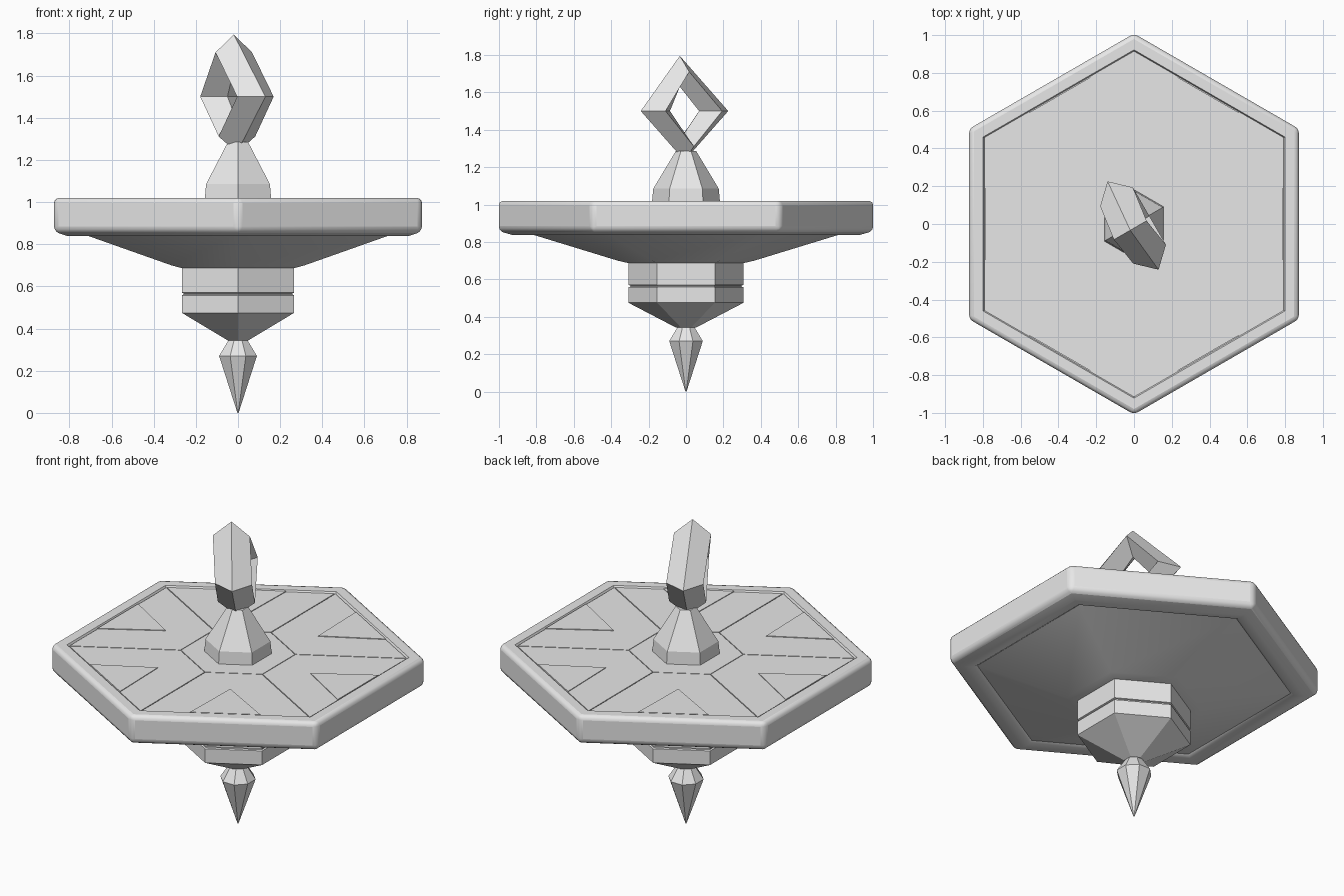
import bpy, bmesh
from math import pi, sin, cos, radians
from mathutils import Vector, Matrix

cube = bpy.data.objects.get("Cube")
if cube:
    bpy.data.objects.remove(cube)

grey = bpy.data.materials.new("plain_grey")
grey.use_nodes = True
grey.diffuse_color = (0.8, 0.8, 0.8, 1)
grey.node_tree.nodes["Principled BSDF"].inputs["Base Color"].default_value = (0.8, 0.8, 0.8, 1)


def finish(name, bm):
    bmesh.ops.recalc_face_normals(bm, faces=bm.faces)
    mesh = bpy.data.meshes.new(name)
    bm.to_mesh(mesh)
    bm.free()
    mesh.materials.append(grey)
    obj = bpy.data.objects.new(name, mesh)
    bpy.context.collection.objects.link(obj)
    return obj


def loft(name, profile, sides=6, turn=pi / 2, shift=(0, 0)):
    """Stack regular polygons given as (corner radius, height)."""
    bm = bmesh.new()
    rings = []
    for r, z in profile:
        rings.append([bm.verts.new((r * cos(turn + 2 * pi * i / sides) + shift[0],
                                    r * sin(turn + 2 * pi * i / sides) + shift[1], z))
                      for i in range(sides)])
    for a, b in zip(rings, rings[1:]):
        for i in range(sides):
            j = (i + 1) % sides
            bm.faces.new((a[i], a[j], b[j], b[i]))
    bm.faces.new(rings[0])
    bm.faces.new(rings[-1])
    return finish(name, bm)


def plates(name, outline, bottom, top):
    """Repeat one flat plate around the six sides."""
    bm = bmesh.new()
    for k in range(6):
        rot = Matrix.Rotation(k * pi / 3, 3, 'Z')
        low = [bm.verts.new(rot @ Vector((x, y, bottom))) for x, y in outline]
        high = [bm.verts.new(rot @ Vector((x, y, top))) for x, y in outline]
        bm.faces.new(low)
        bm.faces.new(high)
        for i in range(len(low)):
            j = (i + 1) % len(low)
            bm.faces.new((low[i], low[j], high[j], high[i]))
    return finish(name, bm)


# Wide hexagonal disc: hollow underside, lip, rounded rim, sunken top
disc = loft("disc", [(0.30, 0.685), (0.365, 0.70), (0.855, 0.85), (0.875, 0.838),
                     (0.93, 0.838), (1.008, 0.86), (1.008, 1.02),
                     (0.922, 1.02), (0.915, 1.008)])
bevel = disc.modifiers.new("rounded_rim", 'BEVEL')
bevel.width = 0.025
bevel.segments = 3
bevel.limit_method = 'WEIGHT'
weights = disc.data.attributes.new("bevel_weight_edge", 'FLOAT', 'EDGE')
for edge in disc.data.edges:
    ends = [disc.data.vertices[v].co for v in edge.vertices]
    if all(e.xy.length > 1.0 for e in ends):
        weights.data[edge.index].value = 1.0
bpy.ops.object.select_all(action='DESELECT')
disc.select_set(True)
bpy.context.view_layer.objects.active = disc
bpy.ops.object.shade_smooth_by_angle(angle=radians(35))

# Thin inlays on the top: six sectors, six pointed notches, central hexagon
inner, outer, gap = 0.27, 0.788, 0.003
slope = sin(pi / 6) / cos(pi / 6)
plates("top_sectors", [(inner, -inner * slope + gap), (outer, -outer * slope + gap),
                       (outer, outer * slope - gap), (inner, inner * slope - gap)], 1.004, 1.013)
plates("edge_notches", [(0.475, 0), (0.788, -0.19), (0.788, 0.19)], 1.012, 1.017)
loft("hub_plate", [(0.307, 1.004), (0.307, 1.013)])

# Post on top of the disc
loft("top_post", [(0.182, 1.01), (0.175, 1.085), (0.055, 1.285)])

# Stepped hexagonal body under the disc, with a narrow seam
loft("lower_body", [(0.308, 0.69), (0.308, 0.57), (0.298, 0.567), (0.298, 0.561),
                    (0.308, 0.558), (0.308, 0.475), (0.055, 0.343)])

# Faceted pendant point
loft("pendant_point", [(0.045, 0.35), (0.097, 0.27), (0.003, 0.0)], 8, pi / 8)

# Diamond ring: four corners, each with a diamond section
bm = bmesh.new()
along = Vector((0.5, -0.866, 0))
across = Vector((0.866, 0.5, 0))
corners = []
for k in range(4):
    c, s = round(cos(k * pi / 2)), round(sin(k * pi / 2))
    lean = Vector((-0.015, -0.025, 0)) if s > 0 else Vector()
    section = []
    for reach, rise, side in ((0.27, 0.295, 0), (0.175, 0.21, 0.1),
                              (0.09, 0.13, 0), (0.175, 0.21, -0.1)):
        height = rise if s > 0 else rise * 0.9
        section.append(bm.verts.new(along * (reach * c) + across * side + lean
                                    + Vector((-0.005, -0.008, 1.5 + height * s))))
    corners.append(section)
for k in range(4):
    a, b = corners[k], corners[(k + 1) % 4]
    for i in range(4):
        j = (i + 1) % 4
        bm.faces.new((a[i], a[j], b[j], b[i]))
finish("diamond_ring", bm)
